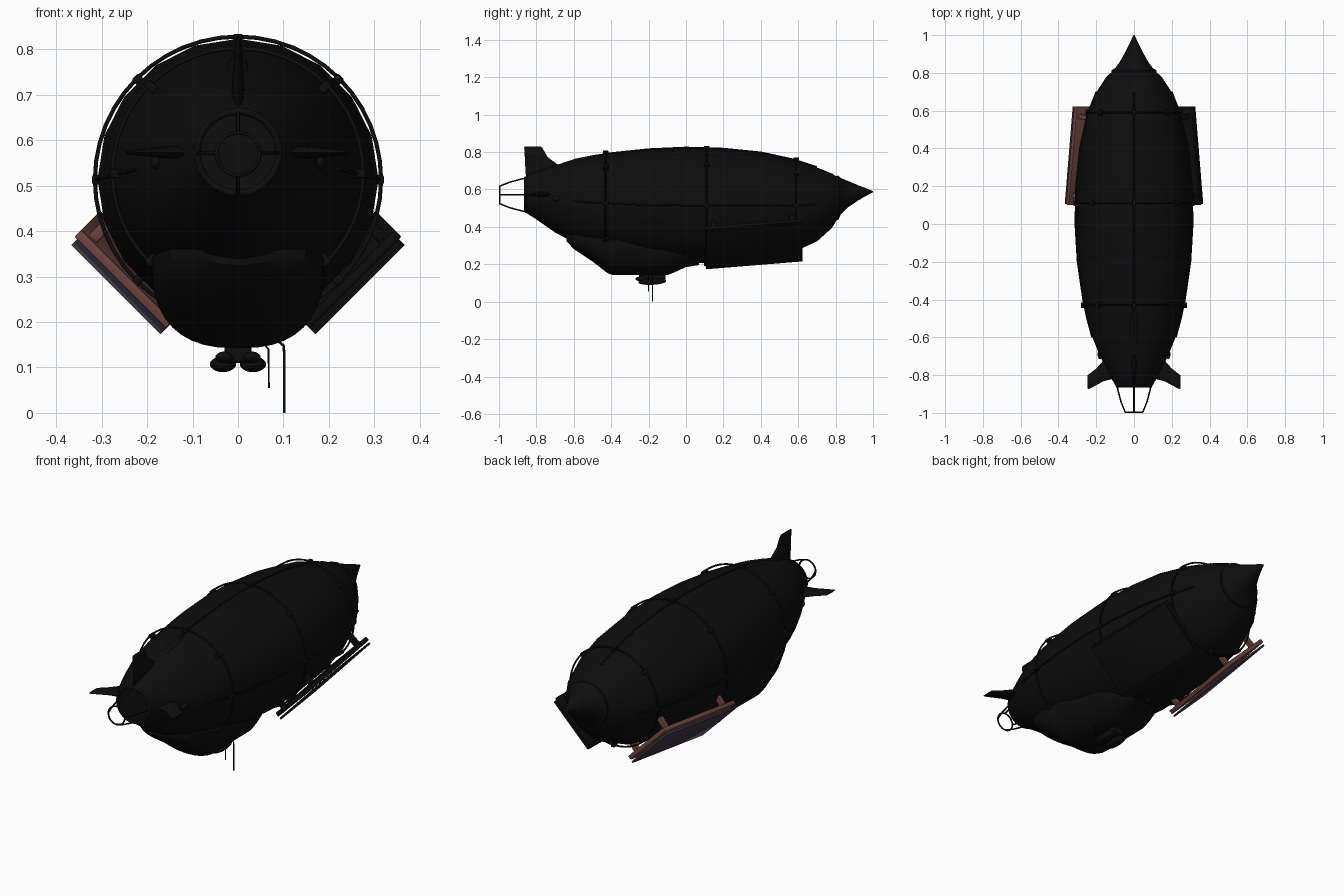
import bpy, bmesh, math
from mathutils import Vector, Matrix

if "Cube" in bpy.data.objects:
    bpy.data.objects.remove(bpy.data.objects["Cube"])


def material(name, r, g, b):
    m = bpy.data.materials.new(name)
    m.diffuse_color = (r, g, b, 1)
    m.use_nodes = True
    m.node_tree.nodes["Principled BSDF"].inputs["Base Color"].default_value = m.diffuse_color
    return m


BLACK = material("black", .004, .004, .004)
BROWN = material("rose_brown", .16, .06, .05)
PURPLE = material("dusk_purple", .05, .04, .065)


def finish(name, bm, mat=BLACK, angle=35):
    bmesh.ops.recalc_face_normals(bm, faces=bm.faces)
    me = bpy.data.meshes.new(name)
    bm.to_mesh(me)
    bm.free()
    me.materials.append(mat)
    ob = bpy.data.objects.new(name, me)
    bpy.context.collection.objects.link(ob)
    bpy.ops.object.select_all(action='DESELECT')
    bpy.context.view_layer.objects.active = ob
    ob.select_set(True)
    bpy.ops.object.shade_smooth_by_angle(angle=math.radians(angle))
    return ob


def loft(name, sections, mat=BLACK):
    """Skin closed cross-sections with equal point counts and cap both ends."""
    bm = bmesh.new()
    rows = [[bm.verts.new(p) for p in s] for s in sections]
    n = len(rows[0])
    for a, b in zip(rows, rows[1:]):
        for i in range(n):
            j = (i + 1) % n
            bm.faces.new((a[i], a[j], b[j], b[i]))
    bm.faces.new(rows[0])
    bm.faces.new(rows[-1])
    return finish(name, bm, mat)


def circle(y, r, zc, n=20):
    return [(r * math.cos(2 * math.pi * i / n), y, zc + r * math.sin(2 * math.pi * i / n)) for i in range(n)]


def tube(name, pts, radius, cyclic=False):
    cu = bpy.data.curves.new(name, 'CURVE')
    cu.dimensions = '3D'
    cu.bevel_depth = radius
    cu.bevel_resolution = 2
    cu.use_fill_caps = True
    sp = cu.splines.new('POLY')
    sp.points.add(len(pts) - 1)
    for p, c in zip(sp.points, pts):
        p.co = (*c, 1)
    sp.use_cyclic_u = cyclic
    cu.materials.append(BLACK)
    ob = bpy.data.objects.new(name, cu)
    bpy.context.collection.objects.link(ob)
    bpy.ops.object.select_all(action='DESELECT')
    bpy.context.view_layer.objects.active = ob
    ob.select_set(True)
    bpy.ops.object.convert(target='MESH')


def box(name, mtx, size, mat=BLACK, bevel=0):
    bm = bmesh.new()
    bmesh.ops.create_cube(bm, size=1, matrix=Matrix.Diagonal((*size, 1)))
    if bevel:
        bmesh.ops.bevel(bm, geom=bm.edges[:], offset=bevel, segments=2, affect='EDGES', profile=.5)
    bm.transform(mtx)
    return finish(name, bm, mat)


def ellipsoid(name, loc, size, rot=0):
    bm = bmesh.new()
    bmesh.ops.create_uvsphere(bm, u_segments=16, v_segments=10, radius=1, matrix=Matrix.Translation(loc)
                              @ Matrix.Rotation(rot, 4, 'X') @ Matrix.Diagonal((*size, 1)))
    return finish(name, bm)


# Hull: rows of y, radius, centre height
HULL = [(-.86, .095, .573), (-.84, .107, .573), (-.8, .13, .57), (-.7, .18, .55), (-.6, .22, .537),
        (-.5, .247, .53), (-.4, .268, .525), (-.2, .297, .517), (0, .309, .514), (.2, .305, .512),
        (.4, .285, .512), (.58, .245, .513), (.7, .198, .52), (.78, .146, .54), (.82, .1, .56)]
loft("hull", [circle(*r) for r in HULL])


def hull_at(y):
    for (y0, r0, z0), (y1, r1, z1) in zip(HULL, HULL[1:]):
        if y0 <= y <= y1:
            t = (y - y0) / (y1 - y0)
            return r0 + (r1 - r0) * t, z0 + (z1 - z0) * t


# Nose cone with collar
loft("nose_cone", [circle(*r) for r in [(.805, .118, .555), (.815, .118, .556), (.825, .1, .563), (.86, .074, .574),
                                        (.92, .041, .582), (.97, .017, .587), (1, .003, .588)]])

# Hoops standing off the hull, with clamps
for y, gap in [(-.43, .014), (.11, .008), (.59, .011)]:
    r, zc = hull_at(y)
    tube("hoop", circle(y, r + gap, zc, 48), .0045, True)
    for i in range(8):
        a = i * math.pi / 4
        m = Matrix.Translation((0, y, zc)) @ Matrix.Rotation(-a, 4, 'Y') @ Matrix.Translation((r + gap / 2, 0, 0))
        box("hoop_clamp", m, (gap + .012, .03, .02), bevel=.003)

# Rails running along the hull
for k, a in enumerate((0, 90, 180)):
    a = math.radians(a)
    tube("hull_rail", [((r + .002) * math.cos(a), y, zc + (r + .002) * math.sin(a)) for y, r, zc in HULL[4:13]], .004)

# Gondola: rows of y, half width, top height, bottom height
def gondola_section(y, w, zt, zb, n=20):
    pts = []
    for i in range(n + 1):
        a = math.pi * i / n
        c, s = math.cos(a), math.sin(a)
        pts.append((math.copysign(abs(c) ** .8, c) * w, y, zt - (zt - zb) * abs(s) ** .8))
    return pts


loft("gondola", [gondola_section(*r) for r in [
    (-.64, .08, .36, .325), (-.6, .15, .36, .282), (-.5, .187, .345, .215), (-.42, .19, .335, .153),
    (-.39, .19, .33, .142), (-.1, .185, .33, .142), (-.06, .18, .33, .158), (0, .165, .33, .185), (.07, .1, .33, .196)]])

# Equipment slung under the gondola
box("pod_mount", Matrix.Translation((0, -.18, .13)), (.06, .14, .04), bevel=.006)
for s in (-1, 1):
    ellipsoid("under_pod", (s * .033, -.18, .107), (.029, .075, .017), .05)
    ellipsoid("pod_lamp", (s * .03, -.24, .122), (.02, .03, .013))
tube("long_antenna", [(.08, -.18, .165), (.1, -.18, .148), (.102, -.18, .13), (.102, -.18, 0)], .003)
tube("short_antenna", [(.055, -.2, .155), (.067, -.2, .14), (.068, -.2, .055)], .002)


# Tail fins: rows of distance from axis, rear y, front y, thickness
def fin(name, rows, angle):
    rot = Matrix.Translation((0, 0, .573)) @ Matrix.Rotation(-angle, 4, 'Y')
    secs = []
    for d, y0, y1, t in rows:
        sec = []
        for i in range(12):
            a = 2 * math.pi * i / 12
            sec.append(rot @ Vector((d, (y0 + y1) / 2 + math.cos(a) * (y1 - y0) / 2, math.sin(a) * t / 2)))
        secs.append(sec)
    loft(name, secs)


fin("top_fin", [(.04, -.85, -.55, .03), (.12, -.858, -.62, .03), (.16, -.86, -.685, .026), (.2, -.862, -.74, .018),
                (.25, -.865, -.768, .01), (.256, -.863, -.775, .006)], math.pi / 2)
SIDE = [(.05, -.84, -.62, .035), (.11, -.82, -.66, .035), (.16, -.832, -.72, .026), (.2, -.853, -.765, .018),
        (.238, -.874, -.795, .01), (.245, -.872, -.8, .006)]
fin("right_fin", SIDE, 0)
fin("left_fin", SIDE, math.pi)
ellipsoid("dorsal_ridge", (0, -.56, .752), (.026, .135, .018), .22)
for s in (-1, 1):
    ellipsoid("tail_bump", (s * .18, -.69, .55), (.013, .025, .015))

# Open cage at the tail
tube("tail_ring", circle(-.996, .047, .57, 32), .004, True)
for i in range(4):
    a = i * math.pi / 2
    tube("tail_strut", [(r * math.cos(a), y, .571 + r * math.sin(a)) for y, r in
                        [(-.84, .092), (-.88, .085), (-.94, .069), (-.996, .047)]], .004)
tube("tail_rim", circle(-.858, .09, .573, 32), .008, True)

# Tilted side panels: frame, outer screen and brackets
for s in (1, -1):
    side = "right" if s > 0 else "left"
    n = Vector((s, 0, -1)).normalized()
    u = Vector((s, 0, 1)).normalized()
    v = (Vector((0, .52, 0)) - n * .06).normalized()
    w = u.cross(v) if u.cross(v).dot(n) > 0 else v.cross(u)
    centre = Vector((s * .27, .365, .27)) - n * .03
    base = Matrix((u, v, w)).transposed().to_4x4()
    base.translation = centre
    frame_mat = BROWN if s < 0 else BLACK
    sheet_mat = PURPLE if s < 0 else BLACK
    T = Matrix.Translation
    box(side + "_panel_screen", base @ T((0, 0, -.006)), (.278, .52, .01), sheet_mat, .002)
    box(side + "_panel_frame", base @ T((.004, 0, -.03)), (.285, .524, .022), frame_mat, .004)
    for t in (-.21, .21):
        for e in (-.115, .115):
            box(side + "_panel_bracket", base @ T((e, t, -.065)), (.025, .025, .07), frame_mat, .003)
